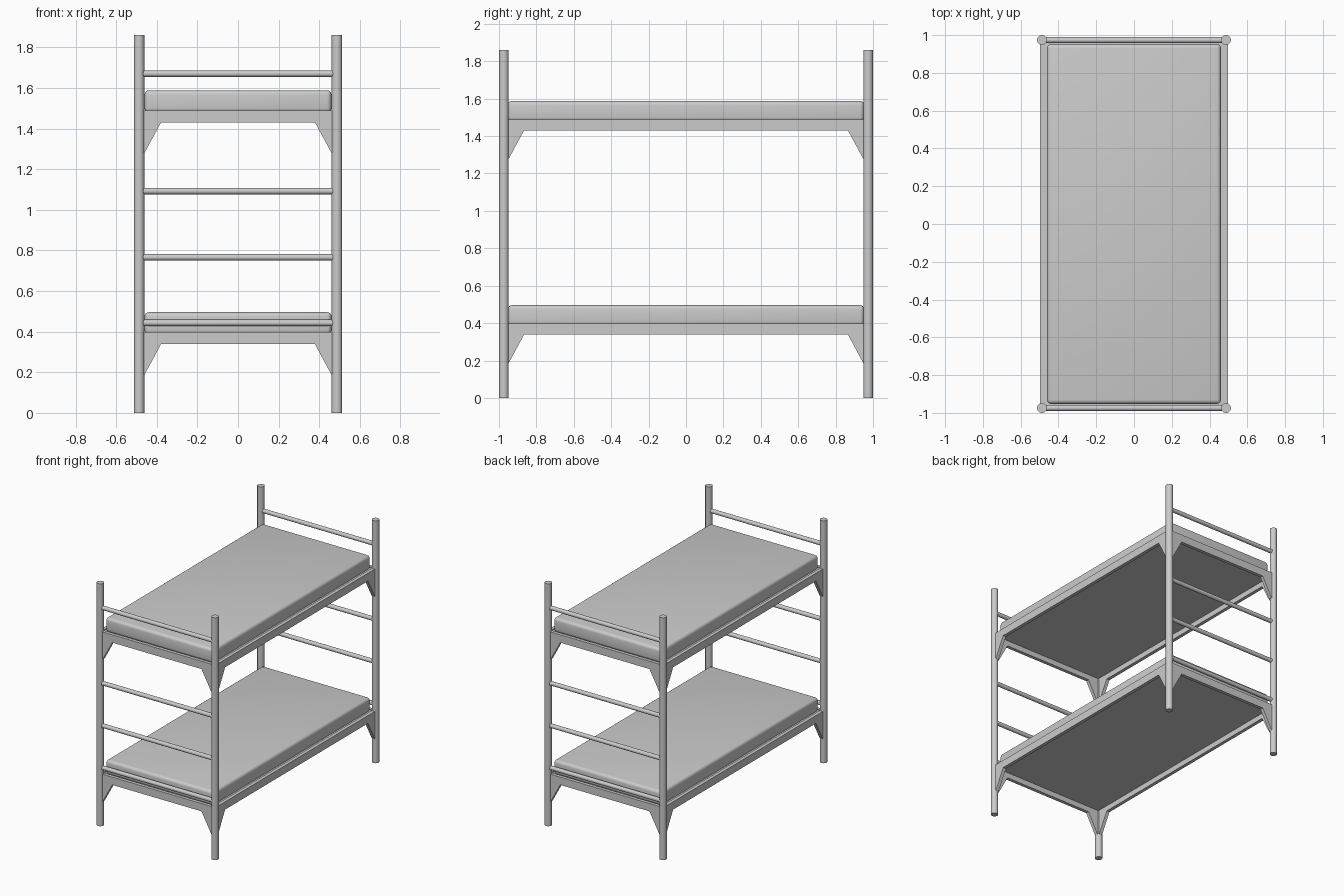
import bpy, bmesh
from mathutils import Vector

if "Cube" in bpy.data.objects:
    bpy.data.objects.remove(bpy.data.objects["Cube"])

PX, PY, R = 0.487, 0.974, 0.026   # post centres and radius


def finish(name, bm, smooth=False):
    bmesh.ops.recalc_face_normals(bm, faces=bm.faces)
    me = bpy.data.meshes.new(name)
    bm.to_mesh(me)
    bm.free()
    ob = bpy.data.objects.new(name, me)
    bpy.context.collection.objects.link(ob)
    if smooth:
        bpy.context.view_layer.objects.active = ob
        ob.select_set(True)
        bpy.ops.object.shade_smooth_by_angle()
        ob.select_set(False)
    return ob


def tube(name, a, b, r):
    a, b = Vector(a), Vector(b)
    bm = bmesh.new()
    bmesh.ops.create_cone(bm, cap_ends=True, segments=24, radius1=r, radius2=r, depth=(b - a).length)
    bm.transform((b - a).to_track_quat('Z', 'Y').to_matrix().to_4x4())
    bmesh.ops.translate(bm, verts=bm.verts, vec=(a + b) / 2)
    return finish(name, bm, True)


def box(name, size, loc, bevel=0.0):
    bm = bmesh.new()
    bmesh.ops.create_cube(bm, size=1)
    bmesh.ops.scale(bm, verts=bm.verts, vec=size)
    bmesh.ops.translate(bm, verts=bm.verts, vec=loc)
    if bevel:
        bmesh.ops.bevel(bm, geom=bm.edges[:], offset=bevel, segments=4, profile=0.5, affect='EDGES')
    return finish(name, bm, bevel > 0)


def frame_rail(name, half, z, place, t=0.026):
    # rail profile with a sloping gusset at each end
    i = half - 0.105
    prof = [(-half, z + 0.06), (-half, z - 0.15), (-half + 0.024, z - 0.15), (-i, z),
            (i, z), (half - 0.024, z - 0.15), (half, z - 0.15), (half, z + 0.06)]
    bm = bmesh.new()
    f = bm.faces.new([bm.verts.new(place(u, -t / 2, w)) for u, w in prof])
    ext = bmesh.ops.extrude_face_region(bm, geom=[f])
    vs = [v for v in ext['geom'] if isinstance(v, bmesh.types.BMVert)]
    bmesh.ops.translate(bm, verts=vs, vec=Vector(place(0, t, 0)) - Vector(place(0, 0, 0)))
    return finish(name, bm)


# corner posts
for sx in (-1, 1):
    for sy in (-1, 1):
        tube("corner_post", (sx * PX, sy * PY, 0), (sx * PX, sy * PY, 1.86), R)

# round cross bars at both ends
for sy in (-1, 1):
    for z in (0.443, 0.766, 1.092, 1.67):
        tube("end_bar", (-PX, sy * PY, z), (PX, sy * PY, z), 0.016)

# two bunks: side and end rails, base panel, mattress
for level, z in (("lower", 0.338), ("upper", 1.43)):
    for s in (-1, 1):
        frame_rail(level + "_side_rail", PY - 0.003, z, lambda u, d, w: (s * 0.484 + d, u, w))
        frame_rail(level + "_end_rail", PX - 0.003, z, lambda u, d, w: (u, s * 0.971 + d, w))
    box(level + "_base_panel", (0.95, 1.92, 0.012), (0, 0, z + 0.048))
    box(level + "_mattress", (0.92, 1.905, 0.11), (0, 0, z + 0.103), 0.022)
